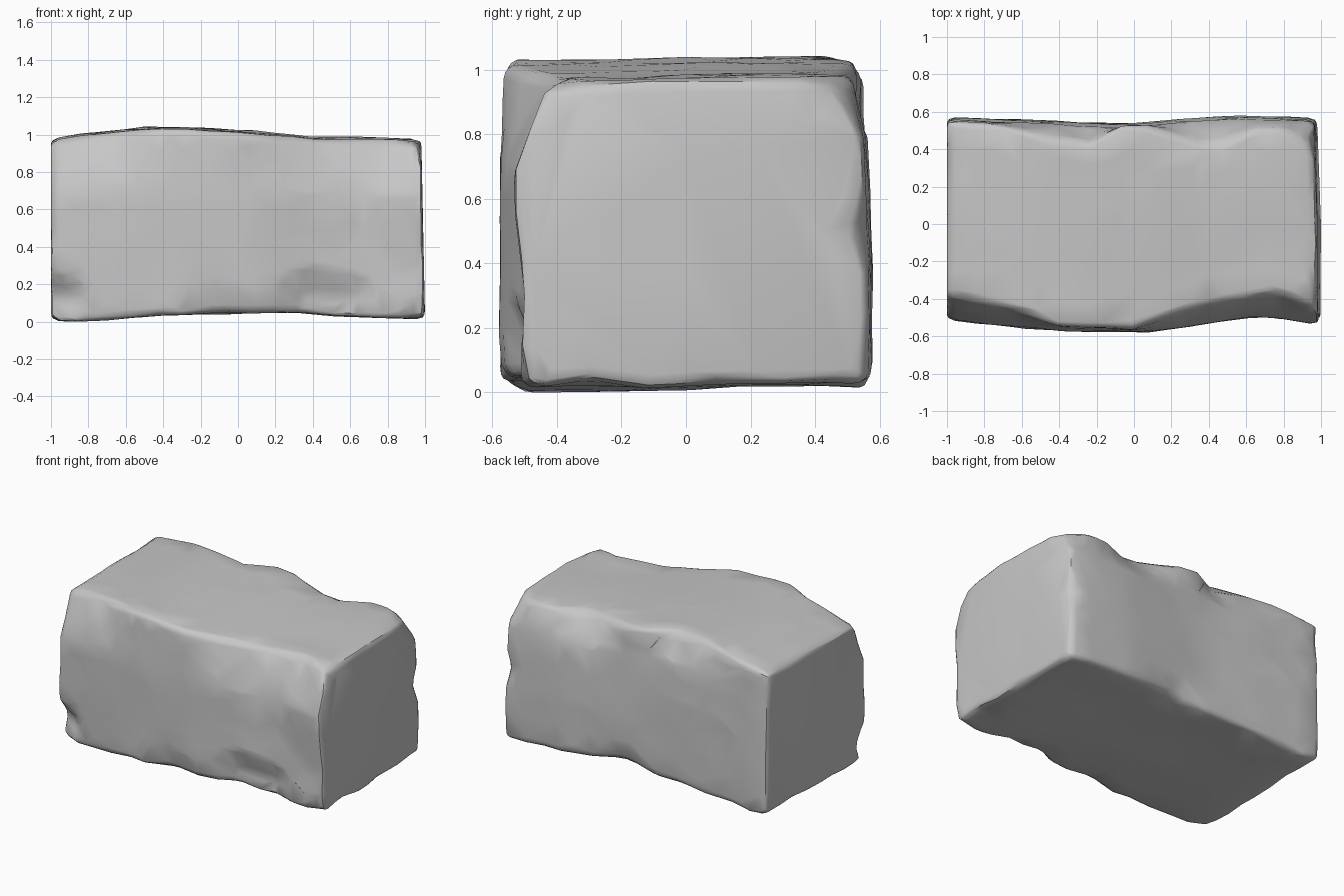
import bpy, bmesh
from mathutils import Vector, noise

if "Cube" in bpy.data.objects:
    bpy.data.objects.remove(bpy.data.objects["Cube"])

# Outlines along the length: (x, value)
TOP = [(-1, .985), (-.85, 1.01), (-.5, 1.045), (-.25, 1.045), (.1, 1.025), (.4, .995), (1, .985)]
BOTTOM = [(-1, .015), (-.85, .005), (-.4, .04), (.3, .055), (.6, .035), (1, .015)]
FRONT = [(-1, -.51), (-.6, -.555), (-.3, -.575), (.1, -.575), (.4, -.53), (.65, -.5), (.8, -.505), (1, -.535)]
FRONT_RIM = [(-1, -.37), (-.7, -.43), (-.4, -.54), (0, -.56), (.4, -.42), (.8, -.36), (1, -.44)]
BACK = [(-1, .57), (-.5, .555), (-.1, .535), (.3, .56), (.6, .58), (1, .565)]
BACK_RIM = [(-1, .55), (-.8, .54), (-.5, .48), (-.22, .41), (-.05, .53), (.1, .53), (.35, .42),
            (.5, .42), (.68, .51), (.8, .51), (1, .47)]

# Chips knocked out of the block: centre, radius, push
CHIPS = [
    ((.38, -.55, .13), .2, (0, .06, 0)),
    ((.58, -.52, .11), .2, (0, .05, 0)),
    ((.62, -.52, .5), .25, (0, .015, 0)),
    ((.95, -.53, .3), .3, (0, .025, 0)),
    ((-.97, -.53, .12), .18, (.01, .08, .01)),
    ((.98, .56, .5), .14, (-.01, -.03, 0)),
    ((.98, -.55, .02), .16, (-.01, .04, .02)),
    ((.98, -.3, .02), .2, (-.005, 0, .03)),
    ((.97, .5, .98), .18, (-.03, -.02, -.02)),
    ((.97, -.45, .98), .16, (-.02, 0, -.015)),
    ((.1, .54, .02), .25, (0, -.04, .02)),
    ((-.1, -.57, .02), .25, (0, .03, .01)),
]


def along(profile, x):
    """Linear reading of an outline at x."""
    for (x0, v0), (x1, v1) in zip(profile, profile[1:]):
        if x <= x1:
            return v0 + (v1 - v0) * (x - x0) / (x1 - x0)
    return profile[-1][1]


def ramp(t):
    return max(0, min(1, t))


def smooth(t):
    t = ramp(t)
    return t * t * (3 - 2 * t)


def shape(u):
    """Place a point of the unit cube on the worn block."""
    x, d, t = u.x, u.y / 2 + .5, u.z / 2 + .5
    front, back = along(FRONT, x), along(BACK, x) - .02 * smooth((t - .3) / .7)
    front += (along(FRONT_RIM, x) - front) * ramp((t - .7) / .32)
    back += (along(BACK_RIM, x) - back) * ramp((t - .8) / .22)

    # The top tips forward, the bottom rises to the back, the ends lean in
    bottom = along(BOTTOM, x) + .018 * smooth(d * 2 - .5)
    top = along(TOP, x) - .01 * smooth(1.2 - d * 2)
    right = 1 - .02 * t - .02 * ramp(d * 2 - 1)
    low = Vector((-1, front, bottom))
    high = Vector((right, back, top))
    p = Vector(((x + 1) / 2 * (right + 1) - 1, front + (back - front) * d, bottom + (top - bottom) * t))

    # Rounded edges of uneven width
    r = .04 + .025 * noise.noise(p * 5)
    inner = Vector([max(a + r, min(b - r, c)) for a, b, c in zip(low, high, p)])
    if (p - inner).length > 1e-6:
        p = inner + (p - inner).normalized() * r

    # Chips and gentle unevenness, with the ends left flat
    q = p.copy()
    for centre, radius, push in CHIPS:
        q += Vector(push) * smooth(1 - (p - Vector(centre)).length / radius)
    rough = noise.noise_vector(p * 5) * .007
    rough.x = 0
    return q + rough


# Stone block, resting on the ground
mesh = bpy.data.meshes.new("stone_block")
bm = bmesh.new()
bmesh.ops.create_cube(bm, size=2)
bmesh.ops.subdivide_edges(bm, edges=bm.edges[:], cuts=43, use_grid_fill=True)
for v in bm.verts:
    v.co = shape(v.co)
ground = min(v.co.z for v in bm.verts)
bmesh.ops.translate(bm, verts=bm.verts[:], vec=(0, 0, -ground))
bm.to_mesh(mesh)
bm.free()

block = bpy.data.objects.new("stone_block", mesh)
bpy.context.collection.objects.link(block)

# Broad irregular facets, as if hewn
hewn = block.modifiers.new("hewn_facets", "DECIMATE")
hewn.ratio = .08

stone = bpy.data.materials.new("grey_stone")
stone.use_nodes = True
grey = (.57, .57, .57, 1)
stone.diffuse_color = grey
stone.node_tree.nodes["Principled BSDF"].inputs["Base Color"].default_value = grey
mesh.materials.append(stone)

bpy.context.view_layer.objects.active = block
block.select_set(True)
bpy.ops.object.modifier_apply(modifier=hewn.name)
bpy.ops.object.shade_smooth_by_angle(angle=.6)
